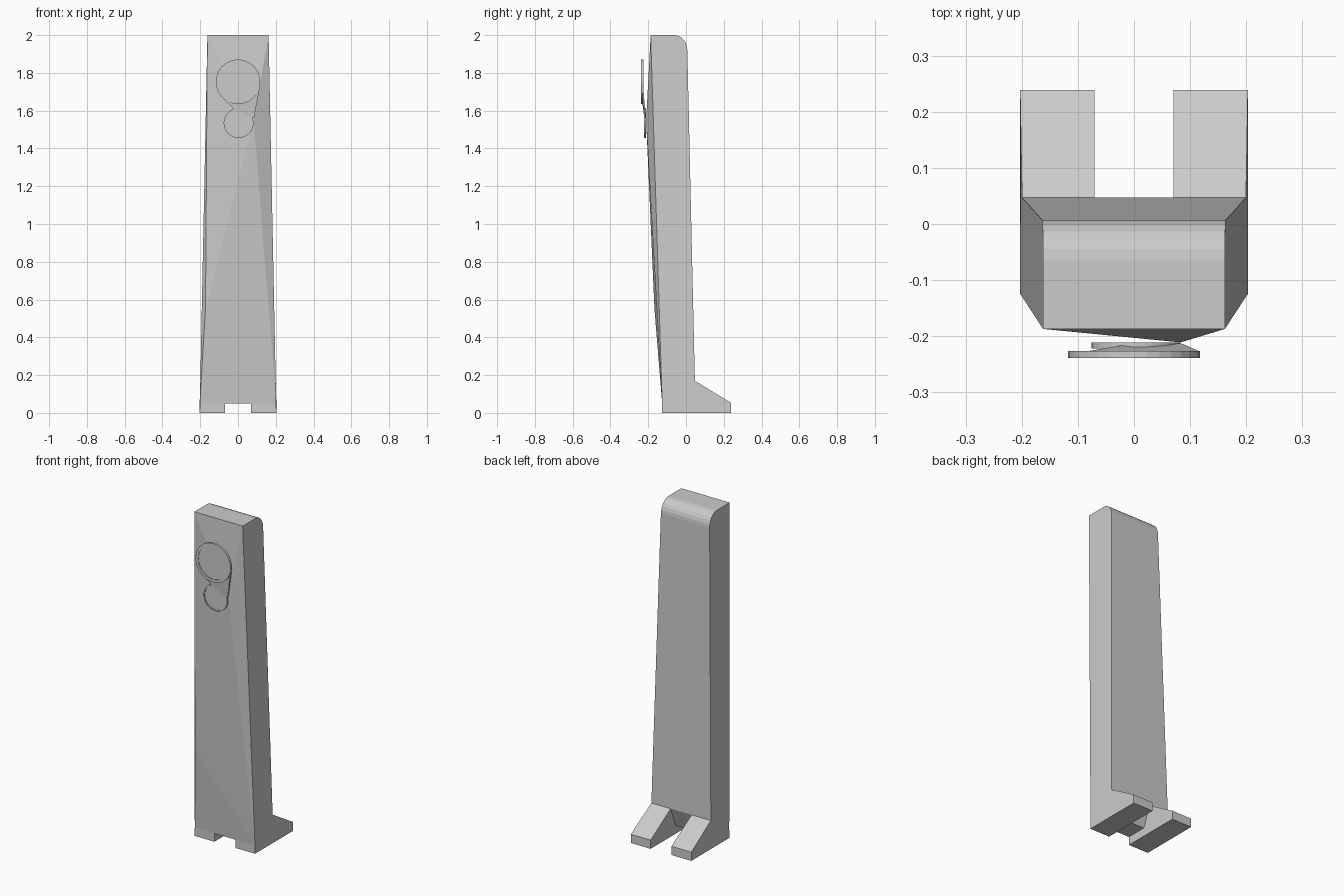
import bpy, bmesh
from math import cos, sin, pi

if "Cube" in bpy.data.objects:
    bpy.data.objects.remove(bpy.data.objects["Cube"])


def make_object(name, verts, faces):
    mesh = bpy.data.meshes.new(name)
    mesh.from_pydata(verts, [], faces)
    bm = bmesh.new()
    bm.from_mesh(mesh)
    bmesh.ops.recalc_face_normals(bm, faces=bm.faces[:])
    bm.to_mesh(mesh)
    bm.free()
    obj = bpy.data.objects.new(name, mesh)
    bpy.context.collection.objects.link(obj)
    return obj


def half_width(z):
    return 0.203 - 0.0205 * z


# Tower body: side profile (y, z), front bottom first, front top last
profile = [(-0.126, 0.05), (0.0, 0.05), (0.047, 0.17), (0.007, 1.92)]
for i in range(1, 7):
    a = i / 6 * pi / 2
    profile.append((-0.063 + 0.07 * cos(a), 1.92 + 0.08 * sin(a)))
profile.append((-0.187, 2.0))
n = len(profile)
verts = [(s * half_width(z), y, z) for s in (-1, 1) for y, z in profile]
faces = [tuple(range(n)), tuple(range(n, 2 * n))]
faces += [(i, i + 1, n + i + 1, n + i) for i in range(n - 1)]
# Bowed front panel, fanned around two raised points
low, high = 2 * n, 2 * n + 1
verts += [(-0.172, -0.167, 0.55), (0.083, -0.211, 1.55)]
bl, br, tl, tr = 0, n, n - 1, 2 * n - 1
faces += [(bl, br, low), (bl, low, tl), (low, high, tl),
          (low, br, high), (br, tr, high), (high, tr, tl)]
make_object("tower_body", verts, faces)

# Pair of feet with sloped toes at the back
foot = [(-0.126, 0), (0.239, 0), (0.239, 0.053),
        (0.047, 0.17), (0.0, 0.05), (-0.126, 0.05)]
m = len(foot)
for name, s in (("left_foot", -1), ("right_foot", 1)):
    fv = [(s * 0.07, y, z) for y, z in foot]
    fv += [(s * (0.203 if y > 0.1 else half_width(z)), y, z) for y, z in foot]
    ff = [tuple(range(m)), tuple(range(m, 2 * m))]
    ff += [(i, (i + 1) % m, m + (i + 1) % m, m + i) for i in range(m)]
    make_object(name, fv, ff)


# Round front plates with a shallow recessed centre
def dial(name, x, z, radius, inner, back, front, seg=32):
    rings = [(radius, back), (radius, front), (inner, front), (inner, front + 0.003)]
    v = [(x + r * cos(2 * pi * i / seg), y, z + r * sin(2 * pi * i / seg))
         for r, y in rings for i in range(seg)]
    f = [(k * seg + i, k * seg + (i + 1) % seg,
          (k + 1) * seg + (i + 1) % seg, (k + 1) * seg + i)
         for k in range(3) for i in range(seg)]
    f += [tuple(range(seg)), tuple(range(3 * seg, 4 * seg))]
    return make_object(name, v, f)


dial("large_dial", 0, 1.753, 0.118, 0.1, -0.226, -0.239)
dial("small_dial", 0.003, 1.534, 0.079, 0.072, -0.211, -0.222)

# Thin web joining the two dials
web = [(-0.085, -0.227, 1.672), (0.117, -0.227, 1.735),
       (0.085, -0.213, 1.56), (-0.02, -0.216, 1.607)]
web_obj = make_object("dial_web", web + [(x, y - 0.008, z) for x, y, z in web],
                      [(0, 1, 2, 3), (4, 5, 6, 7)] +
                      [(i, (i + 1) % 4, 4 + (i + 1) % 4, 4 + i) for i in range(4)])
